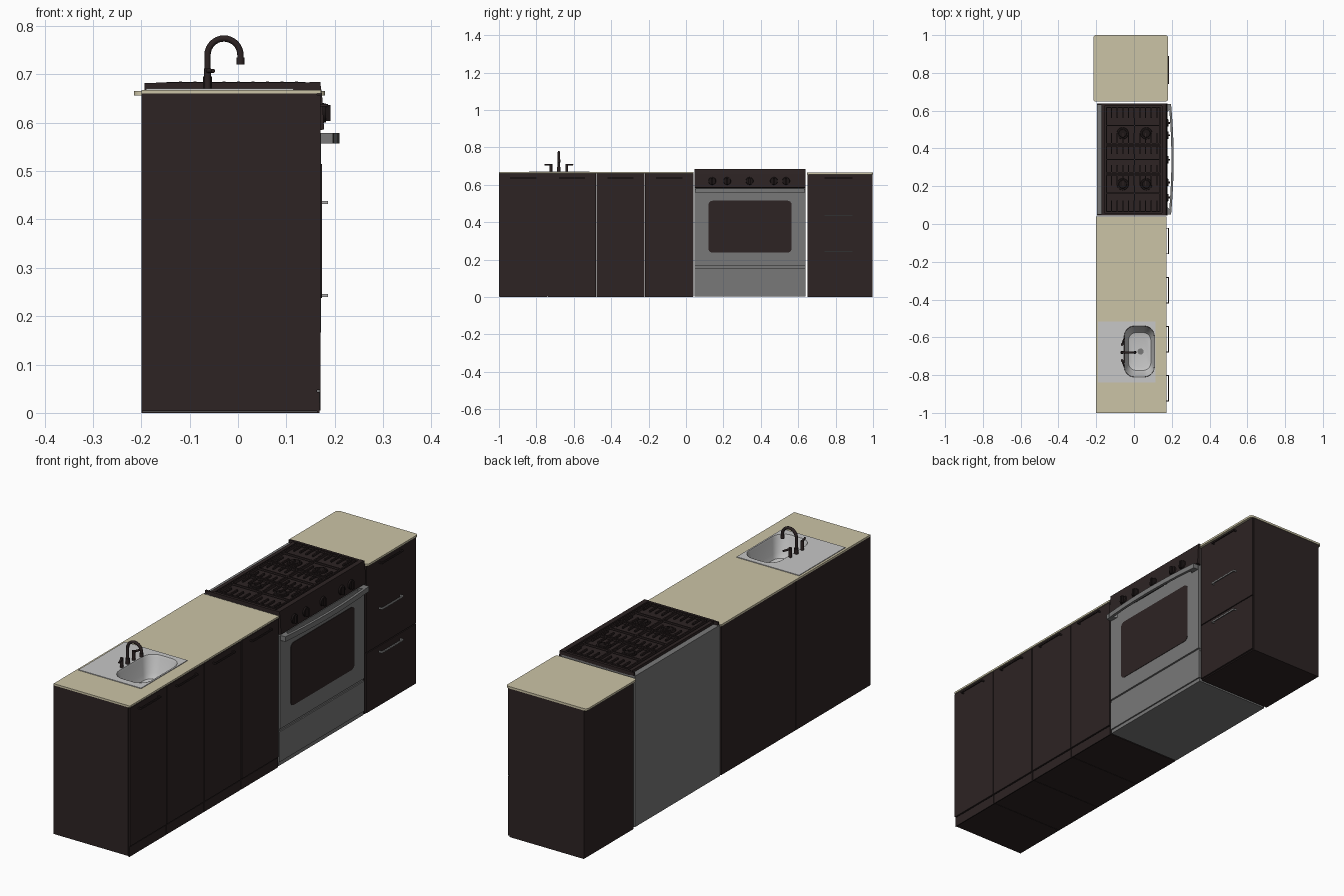
import bpy, bmesh, math
from mathutils import Vector, Matrix

cube = bpy.data.objects.get("Cube")
if cube:
    bpy.data.objects.remove(cube, do_unlink=True)


def material(name, r, g, b):
    m = bpy.data.materials.new(name)
    m.use_nodes = True
    m.diffuse_color = (r, g, b, 1)
    m.node_tree.nodes["Principled BSDF"].inputs["Base Color"].default_value = (r, g, b, 1)
    return m


DARK = material("dark brown", 0.026, 0.017, 0.017)
BLACK = material("burner black", 0.012, 0.008, 0.008)
CREAM = material("cream worktop", 0.6, 0.55, 0.38)
STEEL = material("grey steel", 0.19, 0.19, 0.19)
SILVER = material("silver handle", 0.4, 0.4, 0.4)
SINK = material("sink steel", 0.57, 0.57, 0.57)


def finish(name, bm, mat, smooth=False):
    bmesh.ops.recalc_face_normals(bm, faces=bm.faces)
    me = bpy.data.meshes.new(name)
    bm.to_mesh(me)
    bm.free()
    ob = bpy.data.objects.new(name, me)
    bpy.context.collection.objects.link(ob)
    me.materials.append(mat)
    if smooth:
        bpy.ops.object.select_all(action='DESELECT')
        ob.select_set(True)
        bpy.context.view_layer.objects.active = ob
        bpy.ops.object.shade_smooth_by_angle(angle=math.radians(40))
    return ob


def add_box(bm, x, y, z):
    size = [b - a for a, b in (x, y, z)]
    mid = [(a + b) / 2 for a, b in (x, y, z)]
    bmesh.ops.create_cube(bm, size=1, matrix=Matrix.Translation(mid) @ Matrix.Diagonal((*size, 1)))


def box(name, x, y, z, mat):
    bm = bmesh.new()
    add_box(bm, x, y, z)
    return finish(name, bm, mat)


def rounded(u, v, r, n=6):
    """Outline of a rounded rectangle spanning u and v."""
    pts = []
    for k, (cu, cv) in enumerate([(u[1] - r, v[1] - r), (u[0] + r, v[1] - r),
                                  (u[0] + r, v[0] + r), (u[1] - r, v[0] + r)]):
        for i in range(n + 1):
            a = (k + i / n) * math.pi / 2
            pts.append((cu + r * math.cos(a), cv + r * math.sin(a)))
    return pts


def prism(name, pts, depth, mat):
    """Extrude an outline of 3D points along depth."""
    bm = bmesh.new()
    f = bm.faces.new([bm.verts.new(p) for p in pts])
    ext = bmesh.ops.extrude_face_region(bm, geom=[f])
    bmesh.ops.translate(bm, vec=depth, verts=[v for v in ext["geom"] if isinstance(v, bmesh.types.BMVert)])
    return finish(name, bm, mat)


def add_rod(bm, a, b, r, r2=None, sides=16):
    a, b = Vector(a), Vector(b)
    rot = (b - a).to_track_quat('Z', 'Y').to_matrix().to_4x4()
    bmesh.ops.create_cone(bm, cap_ends=True, segments=sides, radius1=r, radius2=r if r2 is None else r2,
                          depth=(b - a).length, matrix=Matrix.Translation((a + b) / 2) @ rot)


def pull(name, y0, y1, z, mat, reach=0.186):
    bm = bmesh.new()
    add_box(bm, (reach - 0.005, reach), (y0, y1), (z - 0.003, z + 0.003))
    for y in (y0, y1 - 0.005):
        add_box(bm, (0.168, reach), (y, y + 0.005), (z - 0.003, z + 0.003))
    return finish(name, bm, mat)


# Long run of four base cabinets
cut_targets = []
for i in range(4):
    y0 = -1 + 0.26 * i
    y1 = y0 + 0.26
    body = box(f"cabinet_body_{i}", (-0.2, 0.163), (y0 + 0.0008, y1 - 0.0008), (0.004, 0.66), DARK)
    if i < 2:
        cut_targets.append(body)
    box(f"cabinet_plinth_{i}", (0.163, 0.168), (y0 + 0.002, y1 - 0.002), (0, 0.043), DARK)
    box(f"cabinet_door_{i}", (0.163, 0.171), (y0 + 0.002, y1 - 0.002), (0.047, 0.657), DARK)
    pull(f"door_pull_{i}", y0 + 0.06, y0 + 0.2, 0.636, DARK)
cut_targets.append(box("long_worktop", (-0.2, 0.172), (-1, 0.041), (0.66, 0.668), CREAM))

# Drawer cabinet
box("drawer_body", (-0.2, 0.163), (0.65, 0.998), (0, 0.656), DARK)
for name, z0, z1 in (("lower_drawer", 0.005, 0.268), ("upper_drawer", 0.272, 0.654)):
    box(name, (0.163, 0.171), (0.652, 0.997), (z0, z1), DARK)
for name, z, mat in (("low_pull", 0.243, SILVER), ("middle_pull", 0.435, SILVER), ("top_pull", 0.636, DARK)):
    pull(name, 0.74, 0.89, z, mat)
prism("short_worktop", [(x, y, 0.656) for x, y in rounded((-0.215, 0.18), (0.648, 1), 0.014)], (0, 0, 0.009), CREAM)

# Sink plate, opening and bowl
BX, BY = (-0.052, 0.108), (-0.81, -0.54)
cut_targets.append(box("sink_plate", (-0.19, 0.115), (-0.84, -0.517), (0.667, 0.671), SINK))
outline = rounded(BX, BY, 0.055, 8)
cutter = prism("sink_cutter", [(x, y, 0.54) for x, y in outline], (0, 0, 0.2), SINK)
cutter.hide_render = True
for ob in cut_targets:
    mod = ob.modifiers.new("sink opening", 'BOOLEAN')
    mod.object = cutter
    mod.solver = 'EXACT'
    bpy.context.view_layer.objects.active = ob
    bpy.ops.object.modifier_apply(modifier=mod.name)
bpy.data.objects.remove(cutter, do_unlink=True)
bm = bmesh.new()
cx, cy = 0.035, sum(BY) / 2
rings = []
for s, z in ((0.995, 0.671), (0.96, 0.662), (0.84, 0.6), (0.74, 0.58), (0.6, 0.575)):
    rings.append([bm.verts.new((cx + (x - cx) * s, cy + (y - cy) * s, z)) for x, y in outline])
for a, b in zip(rings, rings[1:]):
    for i in range(len(a)):
        j = (i + 1) % len(a)
        bm.faces.new((a[i], a[j], b[j], b[i]))
bm.faces.new(rings[-1])
bowl = finish("sink_bowl", bm, SINK, True)
bowl.data.flip_normals()
bm = bmesh.new()
add_rod(bm, (cx, cy, 0.575), (cx, cy, 0.577), 0.016)
finish("sink_drain", bm, STEEL, True)

# Tap: swan neck and two levers
FX, FY = -0.063, -0.68
path = [(FX, 0.67), (FX, 0.71)]
path += [(-0.029 - 0.034 * math.cos(t * math.pi / 16), 0.74 + 0.034 * math.sin(t * math.pi / 16)) for t in range(17)]
path += [(0.005, 0.722)]
cu = bpy.data.curves.new("tap_neck", 'CURVE')
cu.dimensions = '3D'
cu.bevel_depth = 0.0065
cu.bevel_resolution = 3
cu.use_fill_caps = True
sp = cu.splines.new('POLY')
sp.points.add(len(path) - 1)
for p, (x, z) in zip(sp.points, path):
    p.co = (x, FY, z, 1)
cu.materials.append(DARK)
bpy.context.collection.objects.link(bpy.data.objects.new("tap_neck", cu))
bm = bmesh.new()
add_rod(bm, (FX, FY, 0.67), (FX, FY, 0.695), 0.009)
add_rod(bm, (0.005, FY, 0.72), (0.005, FY, 0.735), 0.008)
for s in (-1, 1):
    y = FY + s * 0.042
    add_rod(bm, (FX, y, 0.67), (FX, y, 0.712), 0.007)
    add_rod(bm, (FX, y, 0.707), (FX + 0.012, y + s * 0.034, 0.707), 0.005, 0.004)
finish("tap_levers", bm, DARK, True)

# Cooker body, door and warming drawer
Y0, Y1 = 0.046, 0.638
box("cooker_body", (-0.197, 0.16), (Y0, Y1), (0.002, 0.668), STEEL)
box("warming_drawer", (0.16, 0.17), (Y0, Y1), (0.02, 0.153), STEEL)
box("drawer_trim", (0.16, 0.167), (Y0, Y1), (0.155, 0.163), STEEL)
box("cooker_kick", (0.16, 0.166), (Y0, Y1), (0.002, 0.018), STEEL)
box("oven_door", (0.16, 0.172), (Y0, Y1), (0.166, 0.578), STEEL)
prism("oven_window", [(0.172, y, z) for y, z in rounded((0.12, 0.565), (0.238, 0.515), 0.022)], (0.002, 0, 0), DARK)

# Bowed oven handle with end brackets
N = 16
ys = [Y0 + 0.004 + (Y1 - Y0 - 0.008) * i / N for i in range(N + 1)]
bow = [0.196 + 0.014 * (1 - (2 * i / N - 1) ** 2) for i in range(N + 1)]
bar = [(x, y, 0.557) for x, y in zip(bow, ys)] + [(x - 0.012, y, 0.557) for x, y in zip(bow[::-1], ys[::-1])]
prism("oven_handle", bar, (0, 0, 0.022), STEEL)
for s in (-1, 1):
    ye = (Y0 + Y1) / 2 + s * 0.292
    prism("handle_bracket", [(0.17, ye, 0.557), (0.196, ye, 0.557), (0.198, ye - s * 0.02, 0.557),
                             (0.17, ye - s * 0.045, 0.557)], (0, 0, 0.022), STEEL)

# Control panel with five knobs
panel = [(0.158, 0.582), (0.178, 0.586), (0.174, 0.655), (0.17, 0.684), (0.158, 0.684)]
prism("control_panel", [(x, Y0, z) for x, z in panel], (0, Y1 - Y0, 0), DARK)
for i, y in enumerate((0.14, 0.22, 0.34, 0.47, 0.535)):
    bm = bmesh.new()
    add_rod(bm, (0.174, y, 0.62), (0.182, y, 0.62), 0.021, 0.019, 20)
    add_box(bm, (0.18, 0.191), (y - 0.005, y + 0.005), (0.603, 0.637))
    finish(f"control_knob_{i}", bm, BLACK, True)

# Hob tray, raised rim and rear vent
box("hob_tray", (-0.17, 0.16), (Y0, Y1), (0.666, 0.672), DARK)
bm = bmesh.new()
add_box(bm, (-0.17, 0.16), (Y0, Y0 + 0.012), (0.668, 0.683))
add_box(bm, (-0.17, 0.16), (Y1 - 0.012, Y1), (0.668, 0.683))
add_box(bm, (-0.172, -0.156), (Y0, Y1), (0.668, 0.68))
add_box(bm, (0.148, 0.16), (Y0, Y1), (0.668, 0.684))
for y in (Y0, Y1 - 0.008):
    add_box(bm, (-0.193, -0.17), (y, y + 0.008), (0.668, 0.682))
finish("hob_rim", bm, DARK)

# Burners
bm = bmesh.new()
for x in (-0.06, 0.065):
    for y in (0.21, 0.48):
        add_rod(bm, (x, y, 0.671), (x, y, 0.675), 0.032, 0.03, 20)
        add_rod(bm, (x, y, 0.675), (x, y, 0.679), 0.022, 0.02, 20)
finish("burners", bm, BLACK, True)

# Cast grates: a frame with fingers for each of three sections
for name, a, b in (("right_grate", 0.064, 0.262), ("middle_grate", 0.268, 0.416), ("left_grate", 0.422, 0.62)):
    bm = bmesh.new()
    m = (a + b) / 2
    for y in (a, m - 0.003, b - 0.006):
        add_box(bm, (-0.148, 0.14), (y, y + 0.006), (0.676, 0.684))
    for x in (-0.148, -0.001, 0.134):
        add_box(bm, (x, x + 0.006), (a, b), (0.672, 0.684))
    for i in range(9):
        x = -0.122 + i * 0.03
        reach = (b - a) * 0.3
        for y0, y1 in ((a, a + reach), (b - reach, b)):
            add_box(bm, (x, x + 0.006), (y0, y1), (0.677, 0.685))
    finish(name, bm, DARK)
